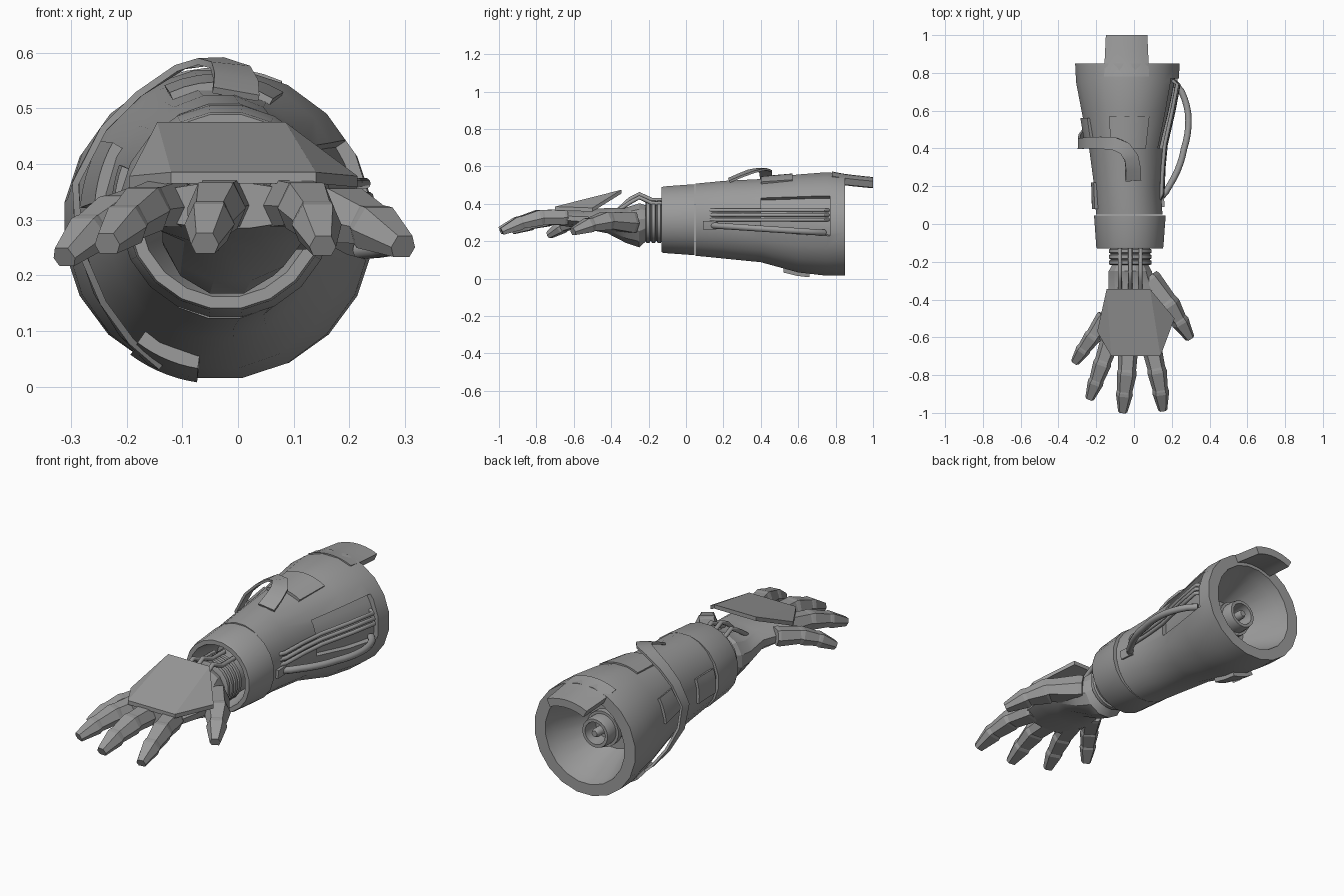
import bpy, bmesh, math
from mathutils import Vector

cube = bpy.data.objects.get("Cube")
if cube:
    bpy.data.objects.remove(cube, do_unlink=True)

grey = bpy.data.materials.new("metal_grey")
grey.use_nodes = True
grey.diffuse_color = (0.33, 0.33, 0.33, 1)
for node in grey.node_tree.nodes:
    if node.type == 'BSDF_PRINCIPLED':
        node.inputs["Base Color"].default_value = grey.diffuse_color


def make(name, verts, faces, smooth=None):
    mesh = bpy.data.meshes.new(name)
    mesh.from_pydata([tuple(v) for v in verts], [], faces)
    bm = bmesh.new()
    bm.from_mesh(mesh)
    bmesh.ops.recalc_face_normals(bm, faces=bm.faces)
    bm.to_mesh(mesh)
    bm.free()
    mesh.materials.append(grey)
    obj = bpy.data.objects.new(name, mesh)
    bpy.context.collection.objects.link(obj)
    if smooth:
        soften(obj, smooth)
    return obj


def soften(obj, degrees):
    bpy.ops.object.select_all(action='DESELECT')
    obj.select_set(True)
    bpy.context.view_layer.objects.active = obj
    bpy.ops.object.shade_smooth_by_angle(angle=math.radians(degrees))


def loft(name, rings, smooth=None):
    """Skin a list of equal rings and cap both ends."""
    n = len(rings[0])
    verts = [v for ring in rings for v in ring]
    faces = [(k * n + i, k * n + (i + 1) % n, (k + 1) * n + (i + 1) % n, (k + 1) * n + i)
             for k in range(len(rings) - 1) for i in range(n)]
    faces += [tuple(range(n)), tuple(range(len(verts) - n, len(verts)))]
    return make(name, verts, faces, smooth)


def ellipse(y, cx, cz, rx, rz, n=20):
    return [Vector((cx + rx * math.sin(a), y, cz + rz * math.cos(a)))
            for a in (math.tau * (i + 0.5) / n for i in range(n))]


def turned(name, profile, cx, cz, n=20, smooth=35):
    return loft(name, [ellipse(y, cx, cz, r, r, n) for y, r in profile], smooth)


def sweep(name, pts, sections, ups=None, smooth=None):
    """Carry 2D sections along a path."""
    pts = [Vector(p) for p in pts]
    rings = []
    for i, p in enumerate(pts):
        t = (pts[min(i + 1, len(pts) - 1)] - pts[max(i - 1, 0)]).normalized()
        side = t.cross(ups[i] if ups else Vector((0, 0, 1))).normalized()
        up = side.cross(t)
        rings.append([p + side * u + up * v for u, v in sections[i]])
    return loft(name, rings, smooth)


def tube(name, pts, r, n=10):
    circle = [(r * math.cos(math.tau * i / n), r * math.sin(math.tau * i / n)) for i in range(n)]
    return sweep(name, pts, [circle] * len(pts), smooth=50)


# Forearm outline: y, centre x, centre z, half width, half height
OUTLINE = [(0.05, -0.025, 0.315, 0.178, 0.195), (0.2, -0.035, 0.315, 0.178, 0.21),
           (0.4, -0.04, 0.31, 0.2, 0.225), (0.6, -0.036, 0.295, 0.245, 0.265),
           (0.75, -0.035, 0.292, 0.275, 0.28), (0.85, -0.035, 0.288, 0.28, 0.275)]


def outline_at(y):
    if y >= OUTLINE[-1][0]:
        return OUTLINE[-1][1:]
    for a, b in zip(OUTLINE, OUTLINE[1:]):
        if y <= b[0]:
            f = (y - a[0]) / (b[0] - a[0])
            return [p + (q - p) * f for p, q in zip(a[1:], b[1:])]


def on_shell(degrees, y, lift=0.0):
    """Point on the forearm; the angle runs from the top towards +x."""
    cx, cz, rx, rz = outline_at(y)
    a = math.radians(degrees)
    return Vector((cx + (rx + lift) * math.sin(a), y, cz + (rz + lift) * math.cos(a)))


def plate(name, a0, a1, y0, y1, lift, lift_end, thick, steps=7):
    rings = []
    for k in range(5):
        f = k / 4
        y, h = y0 + (y1 - y0) * f, lift + (lift_end - lift) * f
        angles = [a0 + (a1 - a0) * i / steps for i in range(steps + 1)]
        rings.append([on_shell(a, y, h) for a in angles] +
                     [on_shell(a, y, h - thick) for a in reversed(angles)])
    return loft(name, rings, 30)


# Forearm shell with a conical rear socket
rings = [ellipse(0.05, -0.025, 0.315, 0.13, 0.13)] + [ellipse(*o) for o in OUTLINE]
rings += [ellipse(y, -0.035, 0.288, r, r) for y, r in ((0.85, 0.22), (0.8, 0.207), (0.62, 0.13))]
shell = loft("forearm_shell", rings)

# Side recess cut into the shell
cutter = plate("recess_cutter", 57, 103, 0.4, 0.77, 0.05, 0.05, 0.075)
cutter.hide_render = True
cut = shell.modifiers.new("recess", 'BOOLEAN')
cut.operation, cut.solver, cut.object = 'DIFFERENCE', 'EXACT', cutter
bpy.context.view_layer.objects.active = shell
bpy.ops.object.modifier_apply(modifier=cut.name)
bpy.data.objects.remove(cutter, do_unlink=True)
soften(shell, 30)

# Rear connector
turned("rear_connector", [(0.55, 0.075), (0.68, 0.075), (0.68, 0.088), (0.71, 0.088), (0.71, 0.075),
                          (0.75, 0.075), (0.77, 0.07), (0.77, 0.055), (0.69, 0.05)], -0.035, 0.288)
turned("connector_pin", [(0.66, 0.022), (0.76, 0.022), (0.775, 0.015)], -0.035, 0.288, 10)

# Wrist cuff and ribbed wrist
turned("wrist_cuff", [(0.03, 0.12), (-0.11, 0.15), (-0.13, 0.155), (-0.13, 0.176),
                      (-0.12, 0.18), (0.045, 0.192), (0.045, 0.15)], -0.022, 0.315)
ribs = [(0.02, 0.105)]
for k in range(4):
    y = -0.1 - 0.03 * k
    ribs += [(y, 0.105), (y - 0.005, 0.115), (y - 0.022, 0.115), (y - 0.027, 0.105)]
turned("wrist", ribs, -0.02, 0.305)

# Tendons over the wrist
for k, x in enumerate((-0.075, -0.02, 0.035)):
    dip = 0.018 * abs(k - 1)
    tube(f"tendon_{k + 1}", [(x, -0.08, 0.42 - dip), (x, -0.18, 0.42 - dip), (x, -0.25, 0.452 - dip),
                             (x, -0.3, 0.425 - dip), (x, -0.37, 0.36)], 0.011, 8)

# Plates on the forearm
plate("rear_tab", -26, 24, 0.78, 1.0, 0.004, -0.02, 0.038)
plate("top_plate", -23, 29, 0.4, 0.57, 0.012, 0.006, 0.025)
plate("left_rear_plate", -85, -58, 0.4, 0.56, 0.018, 0.012, 0.03)
plate("left_front_plate", -100, -68, 0.08, 0.22, 0.018, 0.012, 0.03)
plate("bottom_plate", -172, -145, 0.52, 0.66, 0.022, 0.018, 0.03)

# Ribbon strap round the left side
path = [(10, 0.23, 0.002), (9, 0.29, 0.025), (6, 0.35, 0.043), (-2, 0.4, 0.05), (-15, 0.425, 0.045),
        (-35, 0.43, 0.035), (-55, 0.43, 0.04), (-78, 0.425, 0.052), (-100, 0.45, 0.04),
        (-122, 0.5, 0.025), (-140, 0.55, 0.02), (-155, 0.59, 0.02)]
pts = [on_shell(*p) for p in path]
ups = [(on_shell(a, y, 1) - on_shell(a, y)).normalized() for a, y, h in path]
strips = []
for k in range(len(path)):
    w = 0.042 - 0.002 * k
    strips.append([(-w, -0.006), (w, -0.006), (w, 0.006), (-w, 0.006)])
sweep("strap", pts, strips, ups, 40)


# Side rods and looping cable
def side_point(y, z, lift):
    cx, cz, rx, rz = outline_at(y)
    return Vector((cx + rx * math.sqrt(1 - ((z - cz) / rz) ** 2) + lift, y, z))


for k in range(3):
    z = 0.315 + 0.025 * k
    tube(f"side_rod_{k + 1}", [side_point(y, z, h) for y, h in
         ((0.13, -0.01), (0.16, 0.006), (0.3, 0.006), (0.42, 0.004), (0.6, 0.002), (0.74, 0), (0.76, -0.03))], 0.01)
loop = []
for k in range(17):
    f = k / 16
    loop.append(side_point(0.13 + 0.61 * f, 0.285 - 0.04 * f, -0.015 + 0.125 * math.sin(math.pi * f) ** 0.7))
tube("side_cable", loop, 0.017)
plate("cable_socket", 92, 104, 0.09, 0.16, 0.012, 0.012, 0.025, 3)

# Palm
PALM = [(-0.2, -0.02, 0.3, 0.09, 0.09), (-0.25, -0.02, 0.285, 0.118, 0.122),
        (-0.32, -0.01, 0.285, 0.13, 0.098), (-0.42, 0.01, 0.31, 0.15, 0.07),
        (-0.55, -0.02, 0.318, 0.175, 0.052), (-0.68, -0.02, 0.325, 0.155, 0.042)]
loft("palm", [ellipse(*p, n=12) for p in PALM], 25)

# Folded plate on the back of the hand
top = [Vector(p) for p in ((-0.145, -0.345, 0.475), (0.085, -0.345, 0.475), (0.215, -0.5, 0.378),
                           (0.14, -0.7, 0.385), (-0.12, -0.7, 0.385), (-0.195, -0.57, 0.378))]
under = [p - Vector((0, 0, 0.02)) for p in top]
faces = [(0, 1, 3, 4), (1, 2, 3), (0, 4, 5), (6, 10, 9, 7), (7, 9, 8), (6, 11, 10)]
faces += [(i, (i + 1) % 6, (i + 1) % 6 + 6, i + 6) for i in range(6)]
make("hand_plate", top + under, faces)

# Fingers: jointed, six-sided, stepping at each knuckle
HEX = [(0.5, -0.05), (0.3, 0.5), (-0.3, 0.5), (-0.5, -0.05), (-0.34, -0.5), (0.34, -0.5)]


def finger(name, joints, widths):
    joints = [Vector(j) for j in joints]
    pts, secs = [], []
    for k in range(3):
        a, b = joints[k], joints[k + 1]
        for f, w in ((0.0, widths[k]), (0.12, widths[k] * 1.06), (0.95, widths[k + 1] * 0.96)):
            pts.append(a.lerp(b, f))
            secs.append([(u * w, v * w * 0.8) for u, v in HEX])
    sweep(name, pts, secs)


finger("index_finger", [(0.09, -0.64, 0.33), (0.12, -0.77, 0.328), (0.14, -0.88, 0.3), (0.153, -0.99, 0.25)],
       (0.1, 0.098, 0.085, 0.05))
finger("middle_finger", [(-0.03, -0.64, 0.33), (-0.037, -0.78, 0.328), (-0.05, -0.89, 0.3), (-0.06, -1.0, 0.255)],
       (0.1, 0.1, 0.085, 0.052))
finger("ring_finger", [(-0.12, -0.6, 0.33), (-0.165, -0.73, 0.322), (-0.2, -0.83, 0.295), (-0.237, -0.93, 0.255)],
       (0.1, 0.092, 0.08, 0.05))
finger("little_finger", [(-0.15, -0.49, 0.325), (-0.215, -0.59, 0.31), (-0.265, -0.66, 0.28), (-0.315, -0.735, 0.23)],
       (0.09, 0.085, 0.075, 0.048))
finger("thumb", [(0.07, -0.29, 0.3), (0.18, -0.42, 0.31), (0.24, -0.51, 0.29), (0.3, -0.61, 0.25)],
       (0.13, 0.115, 0.09, 0.052))
